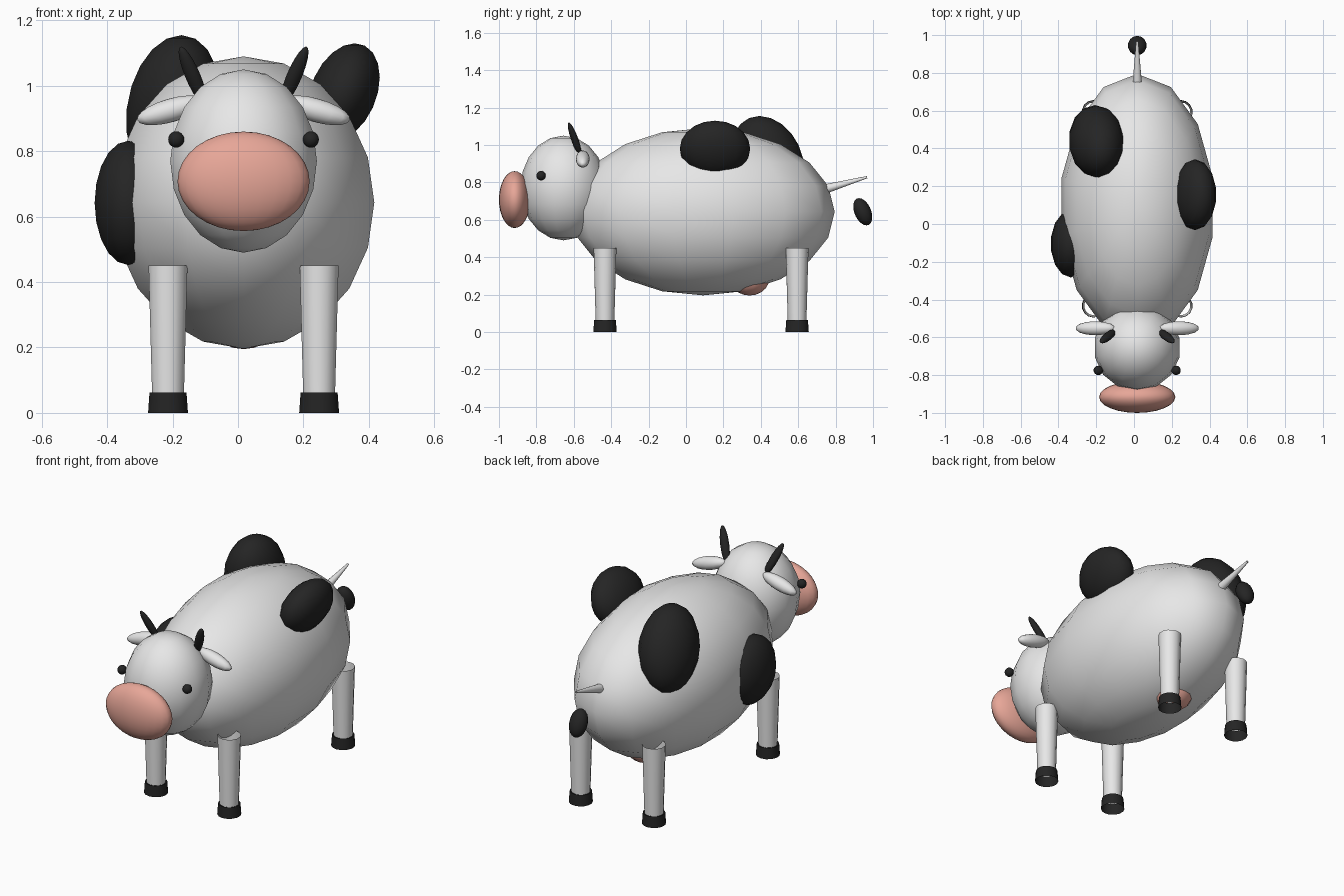
import bpy, bmesh, math
from mathutils import Matrix, Vector

if "Cube" in bpy.data.objects:
    bpy.data.objects.remove(bpy.data.objects["Cube"])

CX = 0.017  # centre line of the animal


def material(name, rgb):
    m = bpy.data.materials.new(name)
    m.diffuse_color = (*rgb, 1)
    m.use_nodes = True
    m.node_tree.nodes["Principled BSDF"].inputs["Base Color"].default_value = m.diffuse_color
    return m


HIDE = material("pale_hide", (0.8, 0.8, 0.8))
BLACK = material("black", (0.018, 0.018, 0.018))
PINK = material("pink_skin", (0.92, 0.44, 0.36))


def finish(name, bm, mat, angle=60):
    me = bpy.data.meshes.new(name)
    bmesh.ops.recalc_face_normals(bm, faces=bm.faces)
    bm.to_mesh(me)
    bm.free()
    me.materials.append(mat)
    ob = bpy.data.objects.new(name, me)
    bpy.context.collection.objects.link(ob)
    bpy.ops.object.select_all(action='DESELECT')
    ob.select_set(True)
    bpy.context.view_layer.objects.active = ob
    bpy.ops.object.shade_smooth_by_angle(angle=math.radians(angle))
    return ob


def ellipsoid(name, centre, half, mat, lean=(0, 0), seg=14, rings=10):
    """Ellipsoid with given half extents; lean moves its top point in x and y."""
    bm = bmesh.new()
    bmesh.ops.create_uvsphere(bm, u_segments=seg, v_segments=rings, radius=1)
    sx = math.sqrt(half[0] ** 2 - lean[0] ** 2)
    sy = math.sqrt(half[1] ** 2 - lean[1] ** 2)
    for v in bm.verts:
        u, w, t = v.co
        v.co = Vector((sx * u + lean[0] * t, sy * w + lean[1] * t, half[2] * t)) + Vector(centre)
    return finish(name, bm, mat)


def tube(name, start, end, r1, r2, mat, seg=14):
    """Open tapered tube between two points."""
    a, b = Vector(start), Vector(end)
    bm = bmesh.new()
    bmesh.ops.create_cone(bm, cap_ends=False, segments=seg, radius1=r1, radius2=r2,
                          depth=(b - a).length)
    turn = (b - a).to_track_quat('Z', 'Y').to_matrix().to_4x4()
    bm.transform(Matrix.Translation((a + b) / 2) @ turn)
    return finish(name, bm, mat)


# Trunk, head, muzzle and udder
ellipsoid("body", (CX, 0.09, 0.643), (0.41, 0.705, 0.447), HIDE)
ellipsoid("head", (CX, -0.655, 0.77), (0.23, 0.23, 0.28), HIDE)
ellipsoid("muzzle", (CX, -0.916, 0.708), (0.202, 0.084, 0.152), PINK, seg=24, rings=16)
ellipsoid("udder", (CX, 0.34, 0.285), (0.11, 0.105, 0.09), PINK)

# Paired face parts and legs
for side, s in (("left", -1), ("right", 1)):
    ellipsoid("eye_" + side, (CX + s * 0.206, -0.775, 0.836), (0.025, 0.025, 0.025), BLACK)
    ellipsoid("horn_" + side, (CX + s * 0.155, -0.595, 1.03), (0.044, 0.037, 0.09), BLACK,
              lean=(s * 0.036, -0.031))
    ear = ellipsoid("ear_" + side, (0, 0, 0), (0.11, 0.037, 0.036), HIDE)
    ear.data.transform(Matrix.Translation((CX + s * 0.222, -0.552, 0.925))
                       @ Matrix.Rotation(s * math.radians(16), 4, 'Y'))
    for end, y in (("front", -0.433), ("rear", 0.594)):
        x = CX + s * 0.231
        tube(f"{end}_leg_{side}", (x, y, 0.06), (x, y, 0.45), 0.05, 0.061, HIDE)
        tube(f"{end}_hoof_{side}", (x, y, 0), (x, y, 0.063), 0.0625, 0.058, BLACK)

# Tail and tuft
tube("tail", (CX, 0.745, 0.765), (CX, 0.968, 0.828), 0.025, 0.006, HIDE)
ellipsoid("tail_tuft", (CX, 0.945, 0.643), (0.05, 0.051, 0.073), BLACK, lean=(0, -0.02))

# Bulging hide patches
ellipsoid("patch_right", (0.323, 0.155, 0.98), (0.113, 0.188, 0.15), BLACK, lean=(0.034, 0))
ellipsoid("patch_back", (-0.198, 0.437, 0.93), (0.148, 0.193, 0.225), BLACK, lean=(0.025, -0.044))
ellipsoid("patch_left", (-0.335, -0.105, 0.642), (0.106, 0.178, 0.19), BLACK)
